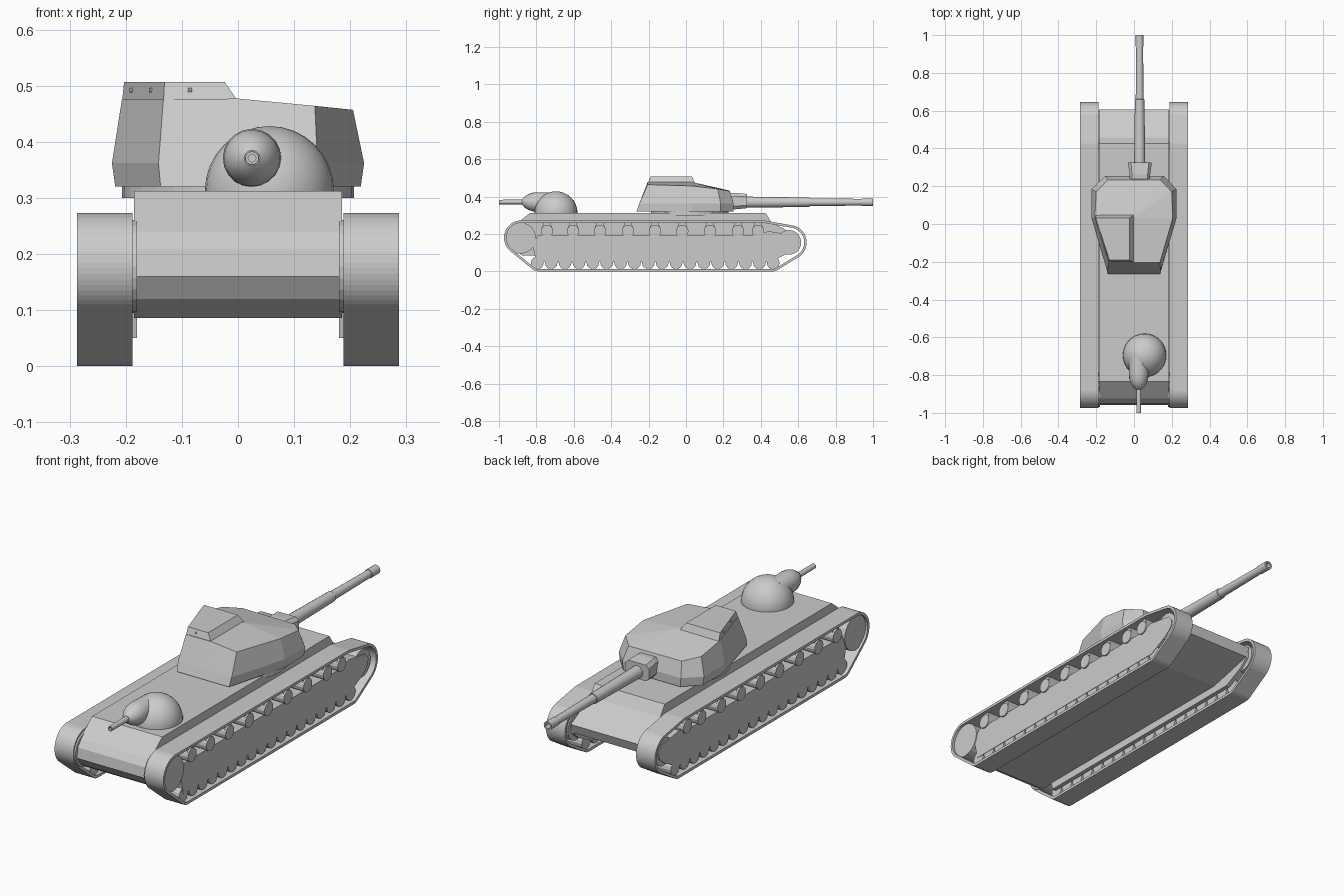
import bpy, bmesh
from math import cos, sin, pi, tau
from mathutils import Vector

if "Cube" in bpy.data.objects:
    bpy.data.objects.remove(bpy.data.objects["Cube"])


def loft(name, rings, cap=True, closed=False, mirror=False, smooth=None):
    """Skin a list of equal-length vertex rings."""
    bm = bmesh.new()
    vs = [[bm.verts.new(p) for p in r] for r in rings]
    n = len(vs[0])
    pairs = list(zip(vs, vs[1:])) + ([(vs[-1], vs[0])] if closed else [])
    for a, b in pairs:
        for i in range(n):
            j = (i + 1) % n
            bm.faces.new((a[i], a[j], b[j], b[i]))
    if cap and not closed:
        bm.faces.new(vs[0])
        bm.faces.new(vs[-1])
    return finish(bm, name, mirror, smooth)


def finish(bm, name, mirror=False, smooth=None):
    bmesh.ops.recalc_face_normals(bm, faces=bm.faces)
    me = bpy.data.meshes.new(name)
    bm.to_mesh(me)
    bm.free()
    ob = bpy.data.objects.new(name, me)
    bpy.context.collection.objects.link(ob)
    if mirror:
        ob.modifiers.new("Mirror", 'MIRROR')
    if smooth:
        bpy.ops.object.select_all(action='DESELECT')
        ob.select_set(True)
        bpy.context.view_layer.objects.active = ob
        bpy.ops.object.shade_smooth_by_angle(angle=smooth)
    return ob


def prism(name, prof, x0, x1, mirror=False):
    return loft(name, [[(x, y, z) for y, z in prof] for x in (x0, x1)], mirror=mirror)


def circle(cy, cz, r, n=16):
    return [(cy + r * cos(tau * i / n), cz + r * sin(tau * i / n)) for i in range(n)]


def lathe_y(name, cx, cz, prof, n=16):
    """Revolve (y, radius) pairs around an axis along y."""
    return loft(name, [[(cx + x, y, cz + z) for x, z in circle(0, 0, r, n)]
                       for y, r in prof], smooth=0.5)


# hull
hull = [(-0.835, 0.312), (-0.925, 0.24), (-0.95, 0.208), (-0.957, 0.16), (-0.93, 0.12),
        (-0.875, 0.086), (0.36, 0.086), (0.59, 0.14), (0.605, 0.185),
        (0.458, 0.262), (0.425, 0.312)]
prism("hull", hull, -0.185, 0.185)

# track belts: outline wrapped around guide circles (y, z, radius)
GUIDES = [(-0.88, 0.18, 0.093), (-0.785, 0.06, 0.06), (0.46, 0.06, 0.06),
          (0.552, 0.155, 0.093), (0.42, 0.203, 0.068)]


def belt(inset, n=56):
    pts = []
    for i in range(n):
        a = tau * (i + 0.5) / n
        y, z, r = max(GUIDES, key=lambda g: g[0] * cos(a) + g[1] * sin(a) + g[2])
        pts.append((y + (r - inset) * cos(a), z + (r - inset) * sin(a)))
    return pts


outer, inner = belt(0), belt(0.013)
loft("track_belt", [[(x, y, z) for y, z in p] for x, p in
                    ((0.188, outer), (0.287, outer), (0.287, inner), (0.188, inner))],
     closed=True, mirror=True)

# side plate, end wheels, rollers and road wheels
plate = [(-0.80, 0.05), (0.45, 0.05), (0.55, 0.1), (0.59, 0.135), (0.595, 0.165),
         (0.57, 0.195), (0.44, 0.215), (0.39, 0.195), (-0.79, 0.195), (-0.82, 0.14)]
prism("side_plate", plate, 0.18, 0.272, True)
prism("drive_wheel", circle(-0.885, 0.178, 0.083, 24), 0.18, 0.276, True)
prism("idler_wheel", circle(0.55, 0.155, 0.066, 20), 0.192, 0.268, True)
for i, y in enumerate((-0.743, -0.604, -0.46, -0.31, -0.166, -0.02, 0.128, 0.278, 0.385)):
    prism(f"return_roller_{i}", circle(y, 0.216, 0.033, 14), 0.2, 0.279, True)
    prism(f"roller_bracket_{i}", [(y - 0.03, 0.225), (y + 0.03, 0.225),
                                  (y + 0.018, 0.26), (y - 0.018, 0.26)], 0.188, 0.27, True)
for i in range(18):
    prism(f"road_wheel_{i}", circle(-0.795 + i * 0.0742, 0.046, 0.034, 14), 0.2, 0.27, True)

# main turret: base, belt line and sloped roof edge
plan = [(-0.222, 0.03), (-0.14, -0.265), (0, -0.265), (0.14, -0.265), (0.222, 0.03),
        (0.222, 0.185), (0.155, 0.255), (-0.15, 0.255), (-0.222, 0.185)]
roof = [(-0.207, 0.035, 0.475), (-0.133, -0.203, 0.475), (0, -0.205, 0.477),
        (0.137, -0.205, 0.464), (0.205, 0.03, 0.457), (0.2, 0.17, 0.441),
        (0.14, 0.233, 0.43), (-0.14, 0.233, 0.432), (-0.2, 0.17, 0.446)]
bm = bmesh.new()
rings = [[bm.verts.new((x * 0.985, y, 0.32)) for x, y in plan],
         [bm.verts.new((x * 1.012, y + (0.015 if y < -0.2 else 0), 0.362)) for x, y in plan],
         [bm.verts.new(p) for p in roof]]
peak = bm.verts.new((0, 0.035, 0.477))
for i in range(9):
    j = (i + 1) % 9
    for a, b in zip(rings, rings[1:]):
        bm.faces.new((a[i], a[j], b[j], b[i]))
    bm.faces.new((rings[2][i], rings[2][j], peak))
bm.faces.new(rings[0])
finish(bm, "main_turret")

# raised roof section on the turret, with small vision ports
loft("raised_roof", [
    [(-0.207, 0.048, 0.468), (-0.133, -0.203, 0.468), (0, -0.203, 0.472), (0, 0.048, 0.472)],
    [(-0.203, 0.033, 0.507), (-0.131, -0.19, 0.507), (-0.024, -0.19, 0.507),
     (-0.024, 0.033, 0.507)]])
for i, (x, y) in enumerate(((-0.189, -0.01), (-0.155, -0.118), (-0.085, -0.195))):
    prism(f"vision_port_{i}", circle(y, 0.492, 0.004, 8), x - 0.004, x + 0.003)

# turret ring
loft("turret_ring", [[(x, y, z) for x, y in circle(0, 0.02, 0.207, 32)] for z in (0.3, 0.322)])

# gun mantlet: rounded block flaring forward
loft("mantlet", [[(0.031 + sx * w, y, 0.376 + sz * h) for sx, sz in
                  ((-1, -.6), (-.75, -1), (.75, -1), (1, -.6), (1, .6), (.75, 1), (-.75, 1), (-1, .6))]
                 for y, w, h in ((0.21, 0.052, 0.04), (0.265, 0.055, 0.044), (0.325, 0.063, 0.038))])

# main gun
lathe_y("main_gun", 0.03, 0.37, [(0.3, 0.03), (0.66, 0.025), (0.661, 0.021), (0.94, 0.018),
                                 (0.941, 0.021), (1.0, 0.021), (1.0, 0.013), (0.96, 0.013)])

# domed secondary turret, half sunk into the deck
bm = bmesh.new()
bmesh.ops.create_uvsphere(bm, u_segments=28, v_segments=16, radius=0.115)
bmesh.ops.bisect_plane(bm, geom=bm.verts[:] + bm.edges[:] + bm.faces[:], plane_co=(0, 0, -0.008),
                       plane_no=(0, 0, -1), clear_outer=True)
bmesh.ops.translate(bm, verts=bm.verts, vec=Vector((0.056, -0.695, 0.313)))
finish(bm, "dome_turret", smooth=0.6)

# secondary gun housing and barrel
lathe_y("dome_gun_housing", 0.025, 0.371, [(-0.70, 0.05), (-0.79, 0.052), (-0.82, 0.05),
                                           (-0.845, 0.041), (-0.865, 0.028), (-0.876, 0.014)], 20)
lathe_y("dome_gun", 0.025, 0.371, [(-0.86, 0.013), (-1.0, 0.012), (-1.0, 0.007), (-0.97, 0.007)], 12)
